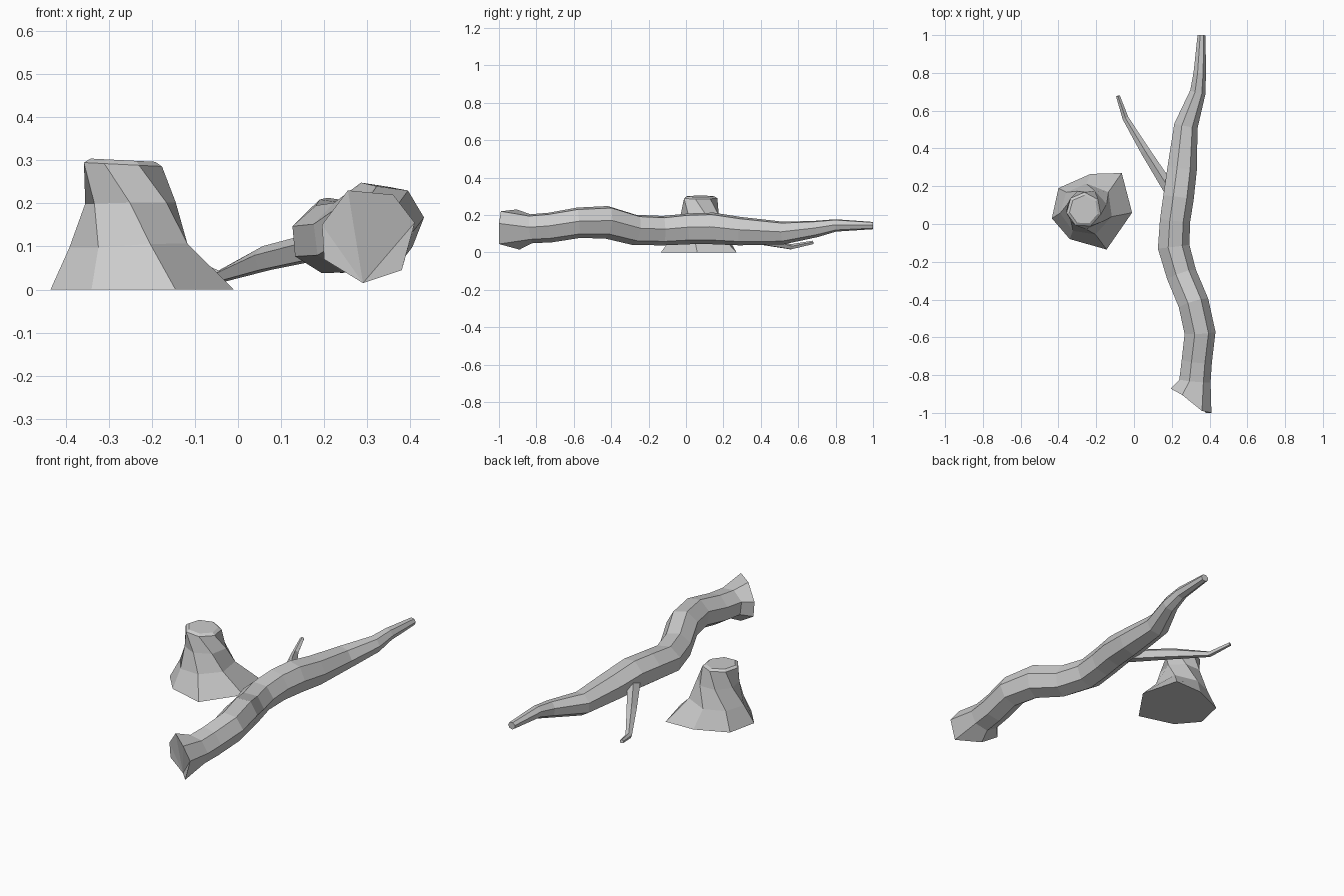
import bpy, bmesh
from math import sin, cos, radians, tau
from mathutils import Vector

if "Cube" in bpy.data.objects:
    bpy.data.objects.remove(bpy.data.objects["Cube"])


def skin(name, rings):
    """Loft a list of equal-length point rings, closing both ends with fans."""
    bm = bmesh.new()
    loops = [[bm.verts.new(p) for p in ring] for ring in rings]
    n = len(loops[0])
    for a, b in zip(loops, loops[1:]):
        for i in range(n):
            j = (i + 1) % n
            bm.faces.new((a[i], a[j], b[j], b[i]))
    for cap in (loops[0], loops[-1]):
        for i in range(1, n - 1):
            bm.faces.new((cap[0], cap[i], cap[i + 1]))
    bmesh.ops.recalc_face_normals(bm, faces=bm.faces)
    mesh = bpy.data.meshes.new(name)
    bm.to_mesh(mesh)
    bm.free()
    obj = bpy.data.objects.new(name, mesh)
    bpy.context.collection.objects.link(obj)
    return obj


def tube_rings(path, sides, phase):
    """Rings across a path of (x, y, z, half width, half height)."""
    pts = [Vector(p[:3]) for p in path]
    rings = []
    for k, p in enumerate(path):
        t = (pts[min(k + 1, len(pts) - 1)] - pts[max(k - 1, 0)]).normalized()
        side = t.cross(Vector((0, 0, 1))).normalized()
        up = side.cross(t)
        angles = [radians(phase) + tau * i / sides for i in range(sides)]
        rings.append([pts[k] + side * cos(a) * p[3] + up * sin(a) * p[4]
                      for a in angles])
    return rings


# Fallen trunk: ragged slanted butt end, then a winding, tapering body
butt = [(.29, -.89, .015), (.38, -1, .045), (.41, -1, .155), (.36, -.99, .22),
        (.255, -.905, .23), (.195, -.872, .15), (.20, -.87, .07)]
trunk_path = [
    (.32, -.83, .128, .086, .08), (.33, -.725, .135, .083, .082),
    (.347, -.575, .16, .085, .084), (.313, -.42, .163, .084, .09),
    (.25, -.27, .122, .083, .084), (.207, -.12, .118, .087, .081),
    (.215, .02, .128, .083, .085), (.233, .14, .13, .084, .087),
    (.252, .29, .115, .081, .078), (.273, .52, .105, .065, .062),
    (.337, .70, .127, .043, .045), (.347, .80, .145, .034, .034),
    (.357, 1.0, .144, .022, .02)]
skin("fallen_trunk", [butt] + tube_rings(trunk_path, 7, -98))

# Thin side branch with a kinked tip
branch_path = [(.21, .15, .105, .036, .036), (.06, .385, .07, .026, .031),
               (-.045, .56, .029, .017, .015), (-.085, .678, .053, .011, .01)]
skin("side_branch", tube_rings(branch_path, 5, 90))

# Stump: irregular root flare twisting up into a narrow, bevelled cut
flare = [(-.01, .06), (-.065, .27), (-.23, .265), (-.40, .19),
         (-.435, .03), (-.34, -.08), (-.145, -.135)]
stump_rings = [[(x, y, 0) for x, y in flare]]
# centre x, centre y, z, radius, twist, how much of the flare remains
for cx, cy, z, r, twist, keep in [(-.26, .08, .1, .137, -11, .22),
                                  (-.252, .08, .2, .106, -33, .06),
                                  (-.266, .075, .29, .093, -62, 0),
                                  (-.266, .075, .3, .077, -62, 0)]:
    ring = []
    for i, (x, y) in enumerate(flare):
        a = radians(twist - 5) + tau * i / 7
        grow = (Vector((x + .26, y - .08)).length - .2) * keep
        px = cx + cos(a) * (r + grow)
        tilt = -(px - cx) * .05 if z > .25 else grow * .6
        ring.append((px, cy + sin(a) * (r + grow), z + tilt))
    stump_rings.append(ring)
skin("stump", stump_rings)
